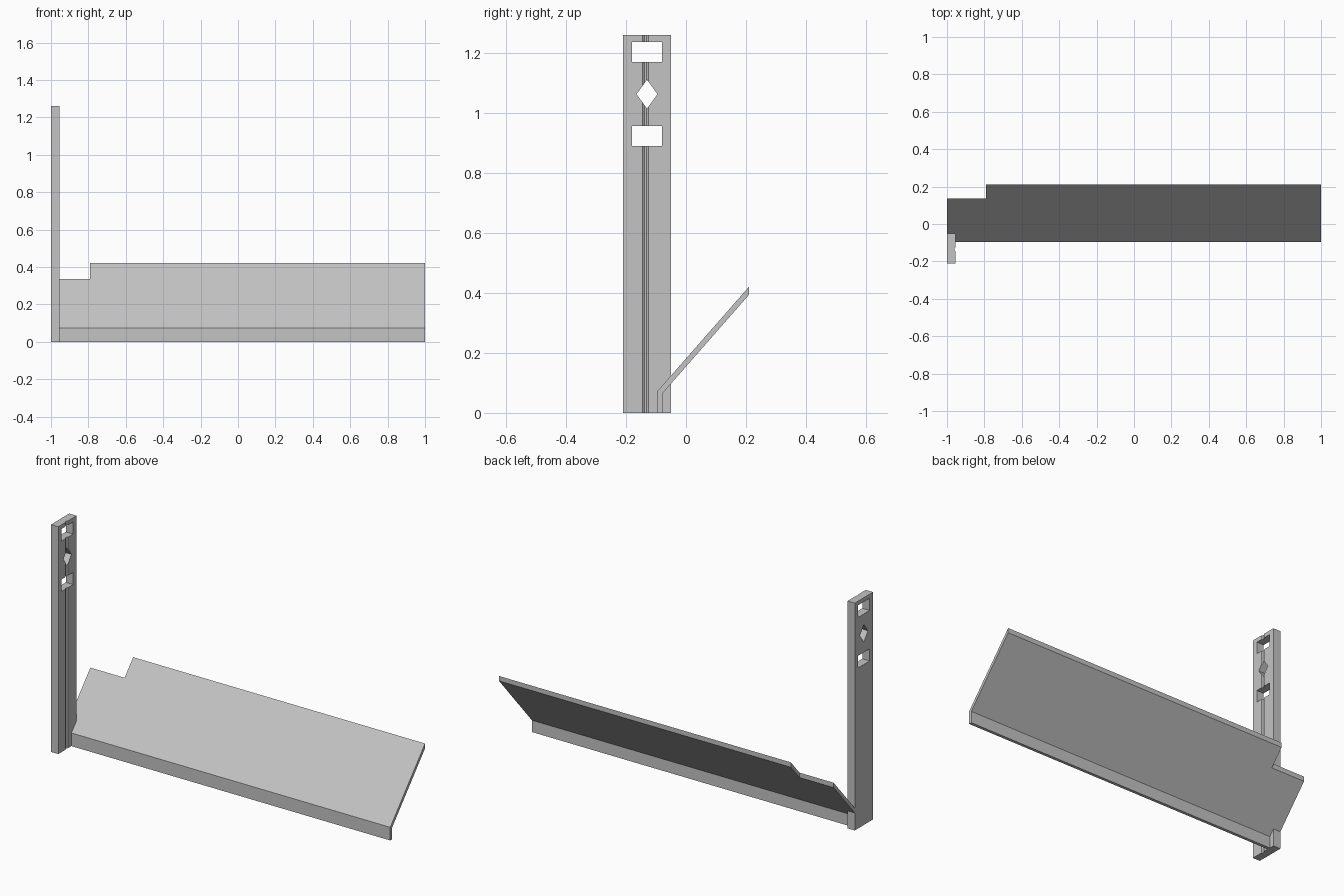
import bpy, bmesh
from mathutils import Vector

if "Cube" in bpy.data.objects:
    bpy.data.objects.remove(bpy.data.objects["Cube"])

grey = bpy.data.materials.new("plain grey")
grey.diffuse_color = (0.55, 0.55, 0.55, 1)
grey.use_nodes = True
grey.node_tree.nodes["Principled BSDF"].inputs["Base Color"].default_value = grey.diffuse_color


def prism(name, ring, offset):
    """Extrude a closed ring of 3D points along an offset vector."""
    bm = bmesh.new()
    face = bm.faces.new([bm.verts.new(p) for p in ring])
    moved = bmesh.ops.extrude_face_region(bm, geom=[face])["geom"]
    verts = [g for g in moved if isinstance(g, bmesh.types.BMVert)]
    bmesh.ops.translate(bm, verts=verts, vec=Vector(offset))
    bmesh.ops.recalc_face_normals(bm, faces=bm.faces)
    mesh = bpy.data.meshes.new(name)
    bm.to_mesh(mesh)
    bm.free()
    mesh.materials.append(grey)
    obj = bpy.data.objects.new(name, mesh)
    bpy.context.collection.objects.link(obj)
    return obj


# Upright post with a shallow vertical groove in its inner face
INNER = -0.955
post_plan = [(-1, -0.21), (INNER, -0.21), (INNER, -0.145), (INNER - 0.006, -0.138),
             (INNER - 0.006, -0.132), (INNER, -0.125), (INNER, -0.05), (-1, -0.05)]
post = prism("post", [(x, y, 0) for x, y in post_plan], (0, 0, 1.26))

# Two rectangular slots and a diamond hole through the post
def rectangle(z0, z1):
    return [(-0.18, z0), (-0.08, z0), (-0.08, z1), (-0.18, z1)]

diamond = [(-0.13, 1.015), (-0.095, 1.063), (-0.13, 1.111), (-0.165, 1.063)]
for outline in (rectangle(1.17, 1.237), diamond, rectangle(0.89, 0.957)):
    cutter = prism("hole_cutter", [(-1.1, y, z) for y, z in outline], (0.3, 0, 0))
    cutter.hide_render = True
    mod = post.modifiers.new("hole", "BOOLEAN")
    mod.operation = "DIFFERENCE"
    mod.solver = "EXACT"
    mod.object = cutter
    bpy.context.view_layer.objects.active = post
    bpy.ops.object.modifier_apply(modifier=mod.name)
    bpy.data.objects.remove(cutter)

# Sloped panel, notched round the post and at its upper corner
def slope(y):
    return 0.073 + (y + 0.095) * 1.14

THICK = 0.027
panel_plan = [(INNER, -0.095), (1, -0.095), (1, 0.21), (-0.79, 0.21),
              (-0.79, 0.135), (-1, 0.135), (-1, -0.05), (INNER, -0.05)]
prism("sloped_panel", [(x, y, slope(y)) for x, y in panel_plan], (0, 0, -THICK))

# Upright front flange under the panel's lower edge
flange = [(-0.095, 0), (-0.078, 0), (-0.078, slope(-0.078) - THICK),
          (-0.095, slope(-0.095) - THICK)]
prism("front_flange", [(INNER, y, z) for y, z in flange], (1 - INNER, 0, 0))
